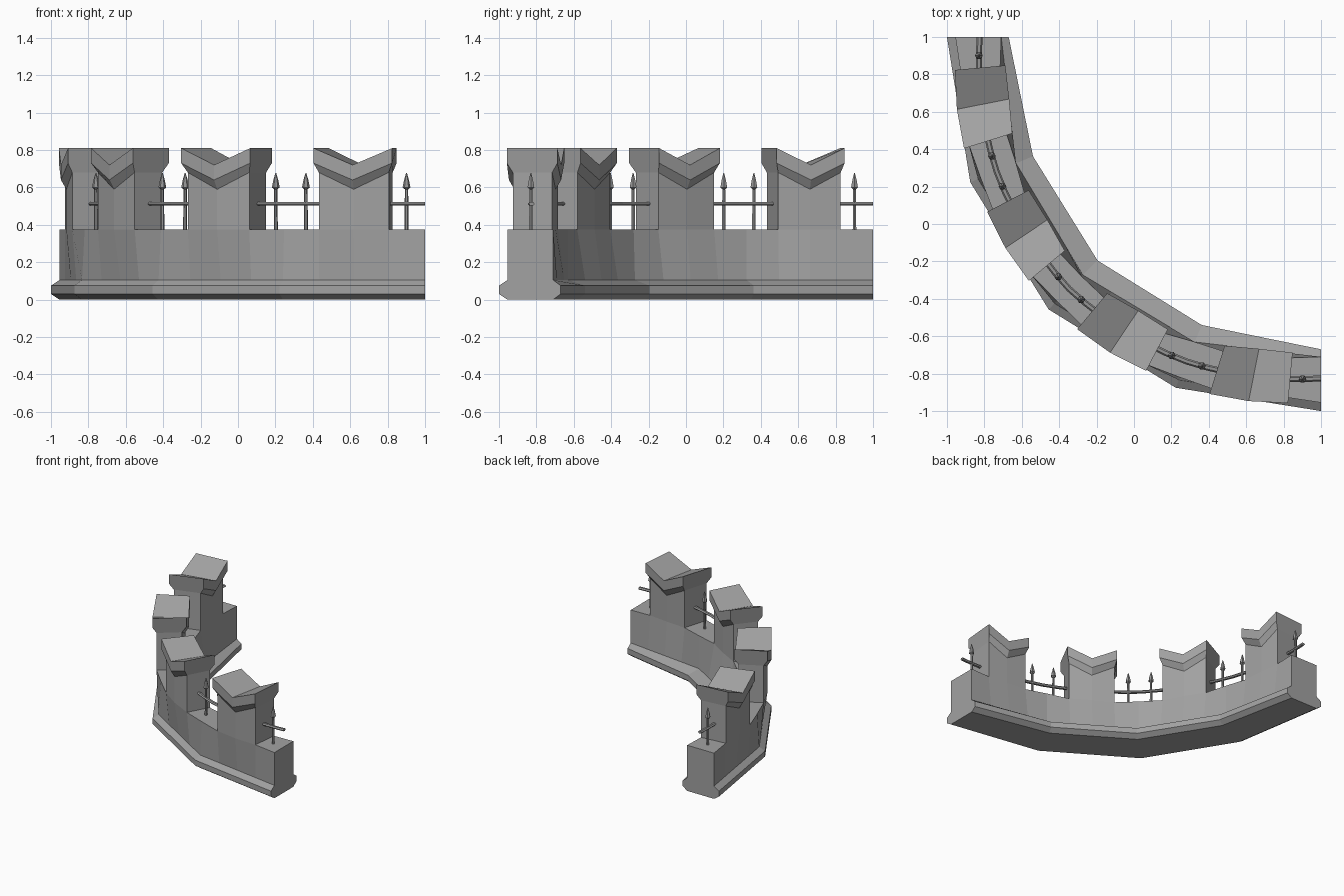
import bpy, bmesh, math
from mathutils import Vector

cube = bpy.data.objects.get("Cube")
if cube:
    bpy.data.objects.remove(cube)


def material(name, value):
    m = bpy.data.materials.new(name)
    m.use_nodes = True
    m.diffuse_color = (value, value, value, 1)
    m.node_tree.nodes["Principled BSDF"].inputs["Base Color"].default_value = (value, value, value, 1)
    return m


stone = material("grey stone", 0.36)
iron = material("grey iron", 0.30)


def polar(angle, r, z):
    """Point on the quarter ring whose centre is at (1, 1)."""
    a = math.radians(angle)
    return Vector((1 - r * math.sin(a), 1 - r * math.cos(a), z))


def loft(name, sections, mat):
    """Join equal rings of points into a closed, flat shaded solid."""
    bm = bmesh.new()
    rings = [[bm.verts.new(p) for p in s] for s in sections]
    n = len(rings[0])
    for a, b in zip(rings, rings[1:]):
        for i in range(n):
            j = (i + 1) % n
            bm.faces.new((a[i], a[j], b[j], b[i]))
    bm.faces.new(rings[0])
    bm.faces.new(rings[-1][::-1])
    bmesh.ops.recalc_face_normals(bm, faces=bm.faces)
    mesh = bpy.data.meshes.new(name)
    bm.to_mesh(mesh)
    bm.free()
    mesh.materials.append(mat)
    ob = bpy.data.objects.new(name, mesh)
    bpy.context.collection.objects.link(ob)
    return ob


def lookup(table, angle):
    """Radius at an angle; the ring is symmetric about its middle."""
    a = min(angle, 90 - angle)
    for (a0, r0), (a1, r1) in zip(table, table[1:]):
        if a <= a1:
            return r0 + (r1 - r0) * (a - a0) / (a1 - a0)
    return table[-1][1]


# Radii of the coarse lower ring and the finer upper ring
STEP = 22.5
trim_out = [(0, 2.0), (STEP, 2.03), (45, 2.06)]
trim_in = [(0, 1.67), (STEP, 1.667), (45, 1.69)]
low_out = [(0, 1.955), (STEP, 1.985), (45, 2.015)]
low_in = [(0, 1.71), (STEP, 1.765), (45, 1.80)]
top_out = [(0, 1.955), (5.9, 1.935), (11.25, 1.955), (16.9, 1.97), (STEP, 1.97),
           (28.1, 1.985), (33.75, 2.0), (39.4, 2.005), (45, 1.997)]
top_in = [(0, 1.71), (5.9, 1.725), (11.25, 1.73), (16.9, 1.76), (STEP, 1.765),
          (28.1, 1.795), (33.75, 1.79), (39.4, 1.815), (45, 1.81)]
LEDGE, WALL = 0.105, 0.375

# Plinth with a chamfered moulding
sections = []
for k in range(5):
    a = k * STEP
    to, ti, lo, li = (lookup(t, a) for t in (trim_out, trim_in, low_out, low_in))
    sections.append([polar(a, r, z) for r, z in (
        (to - 0.045, 0), (to, 0.03), (to, 0.075), (lo, LEDGE),
        (li, LEDGE), (ti, 0.075), (ti, 0.03), (ti + 0.04, 0))])
loft("plinth", sections, stone)


# Wall: straight segments at the foot, finer curve at the top
def chord(table, angle):
    k = min(int(angle // STEP), 3)
    p, q = (polar(a, lookup(table, a), LEDGE) for a in (k * STEP, (k + 1) * STEP))
    return p.lerp(q, (angle - k * STEP) / STEP)


HALF = 5.5
centres = [STEP / 2 + k * STEP for k in range(4)]
stations = sorted({k * STEP for k in range(5)} |
                  {c + d for c in centres for d in (-HALF, 0, HALF)})
loft("wall", [[chord(low_out, a), polar(a, lookup(top_out, a), WALL),
               polar(a, lookup(top_in, a), WALL), chord(low_in, a)] for a in stations], stone)

# Merlons with overhanging, notched caps
for k, c in enumerate(centres):
    body, cap = [], []
    for side in (-1, 0, 1):
        a = c + side * HALF
        ro, ri = lookup(top_out, a), lookup(top_in, a)
        drop = 0 if side else 0.09
        body.append([polar(a, ro, WALL), polar(a, ro, 0.70 - drop),
                     polar(a, ri, 0.70 - drop), polar(a, ri, WALL)])
        b = a + side * 0.6
        bottom = 0.68 - drop
        brim = 0.73 - drop
        crest = 0.81 - drop
        cap.append([polar(a, ro, bottom), polar(b, ro + 0.03, brim), polar(b, ro + 0.03, crest),
                    polar(b, ri - 0.03, crest), polar(b, ri - 0.03, brim), polar(a, ri, bottom)])
    loft(f"merlon_{k + 1}", body, stone)
    loft(f"merlon_cap_{k + 1}", cap, stone)

# Curved rails through the gaps
rail_radius = [(0, 1.825), (11.25, 1.85), (STEP, 1.878), (45, 1.905)]


def rail(name, start, end):
    rings = []
    for i in range(5):
        a = start + (end - start) * i / 4
        r = lookup(rail_radius, a)
        rings.append([polar(a, r + 0.016 * math.cos(t * math.pi / 3),
                            0.512 + 0.011 * math.sin(t * math.pi / 3)) for t in range(6)])
    loft(name, rings, iron)


rail("rail_end_left", 0, 7)
rail("rail_end_right", 83, 90)
for k in (1, 2, 3):
    rail(f"rail_{k}", k * STEP - 7, k * STEP + 7)

# Spear shaped uprights: shaft, then a barbed head
spear_profile = [(0.011, 0.36), (0.009, 0.59), (0.021, 0.60), (0.013, 0.64), (0.002, 0.678)]
spear_angles = [3.1, 86.9] + [k * STEP + d for k in (1, 2, 3) for d in (-2.6, 2.6)]
for i, a in enumerate(spear_angles):
    base = polar(a, lookup(rail_radius, a), 0)
    loft(f"spear_{i + 1}", [[base + Vector((r * math.cos(t * math.pi / 3),
                                            r * math.sin(t * math.pi / 3), z))
                             for t in range(6)] for r, z in spear_profile], iron)
